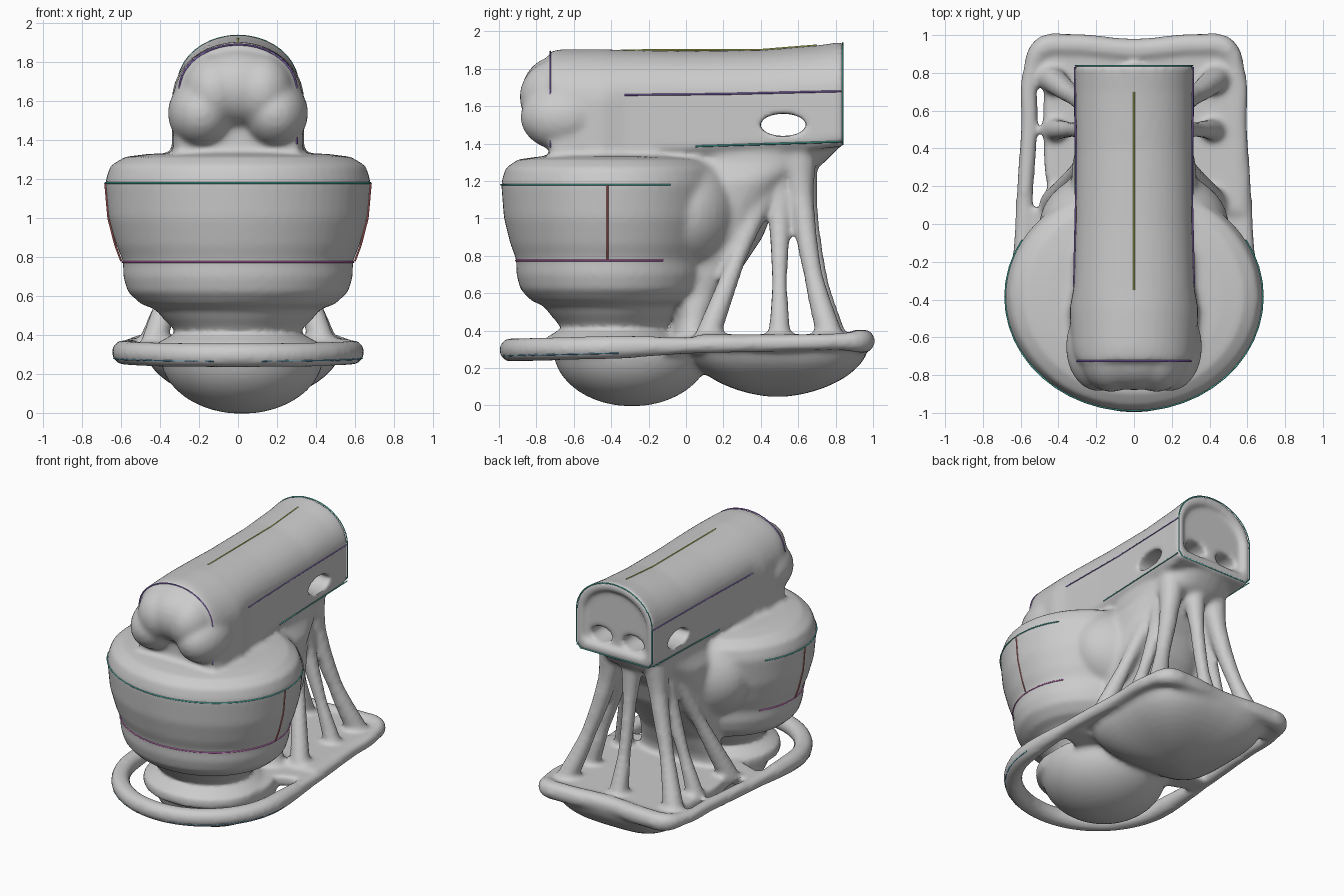
import bpy, bmesh
from math import sin, cos, pi, copysign

if "Cube" in bpy.data.objects:
    bpy.data.objects.remove(bpy.data.objects["Cube"])

shell_parts = []


def select(ob):
    bpy.ops.object.select_all(action='DESELECT')
    ob.select_set(True)
    bpy.context.view_layer.objects.active = ob
    return ob


def loft(name, rings, part=True):
    """Skin a list of equal-length closed rings and cap both ends."""
    bm = bmesh.new()
    rows = [[bm.verts.new(p) for p in r] for r in rings]
    n = len(rows[0])
    for a, b in zip(rows, rows[1:]):
        for i in range(n):
            bm.faces.new((a[i], a[(i + 1) % n], b[(i + 1) % n], b[i]))
    bm.faces.new(rows[0])
    bm.faces.new(rows[-1])
    bmesh.ops.recalc_face_normals(bm, faces=bm.faces)
    me = bpy.data.meshes.new(name)
    bm.to_mesh(me)
    bm.free()
    ob = bpy.data.objects.new(name, me)
    bpy.context.collection.objects.link(ob)
    if part:
        shell_parts.append(ob)
    return select(ob)


def spow(v, e):
    return copysign(abs(v) ** e, v)


def oval(cx, cy, rx, ry, z, e=1.0, n=48):
    return [(cx + rx * spow(cos(2 * pi * i / n), e),
             cy + ry * spow(sin(2 * pi * i / n), e), z) for i in range(n)]


def blob(name, c, r, plan=1.0, side=1.0, top=9.0, part=True):
    """Ellipsoid; plan < 1 squares the outline, top flattens it."""
    rings = []
    for k in range(1, 24):
        a = -pi / 2 + pi * k / 24
        s = cos(a) ** side
        rings.append(oval(c[0], c[1], r[0] * s, r[1] * s, min(c[2] + r[2] * sin(a), top), plan))
    return loft(name, rings, part)


def tube(name, pts, rad, closed=False, color=None):
    """Swept tube; pts may carry a fourth value as radius factor."""
    cu = bpy.data.curves.new(name, 'CURVE')
    cu.dimensions = '3D'
    cu.bevel_depth = rad
    cu.bevel_resolution = 0 if color else 3
    cu.use_fill_caps = True
    sp = cu.splines.new('POLY' if color else 'BEZIER')
    tgt = sp.points if color else sp.bezier_points
    tgt.add(len(pts) - 1)
    for p, q in zip(tgt, pts):
        p.co = (*q[:3], 1) if color else q[:3]
        p.radius = q[3] if len(q) > 3 else 1
        if not color:
            p.handle_left_type = p.handle_right_type = 'AUTO'
    sp.use_cyclic_u = closed
    ob = bpy.data.objects.new(name, cu)
    bpy.context.collection.objects.link(ob)
    select(ob)
    bpy.ops.object.convert(target='MESH')
    ob = bpy.context.view_layer.objects.active
    ob.name = name
    if color:
        m = bpy.data.materials.get(color[0]) or bpy.data.materials.new(color[0])
        m.diffuse_color = (*color[1], 1)
        m.use_nodes = True
        m.node_tree.nodes["Principled BSDF"].inputs["Base Color"].default_value = m.diffuse_color
        ob.data.materials.append(m)
    else:
        shell_parts.append(ob)


# Head: arched section swept front to back
def arch(y, w, zb, zs, zt):
    pts = [(-w * .9, y, zb), (w * .9, y, zb), (w, y, zb + .04)]
    pts += [(w * cos(pi * i / 20), y, zs + (zt - zs) * sin(pi * i / 20)) for i in range(21)]
    return pts + [(-w, y, zb + .04)]


loft("head", [arch(*s) for s in (
    (-.725, .305, 1.30, 1.66, 1.895), (-.66, .33, 1.31, 1.61, 1.905), (-.45, .34, 1.31, 1.61, 1.905),
    (-.33, .318, 1.32, 1.66, 1.90), (0, .308, 1.34, 1.66, 1.895), (.4, .305, 1.36, 1.66, 1.90),
    (.7, .31, 1.37, 1.67, 1.925), (.842, .315, 1.385, 1.68, 1.945))])

# Lobed nose of the head
blob("nose_top", (0, -.68, 1.67), (.28, .20, .2))
for s in (-1, 1):
    blob("nose_lobe", (s * .19, -.65, 1.54), (.17, .235, .18))
    blob("nose_upper_lobe", (s * .12, -.68, 1.65), (.17, .21, .2))

# Bowl with closed top and foot
profile = ((.3, 1.335), (.46, 1.33), (.58, 1.315), (.655, 1.27), (.682, 1.19), (.665, 1.0), (.625, .86),
           (.59, .78), (.59, .70), (.565, .62), (.50, .56), (.42, .53), (.39, .49), (.33, .43),
           (.31, .41), (.36, .39), (.43, .35), (.43, .28))
loft("bowl", [oval(0, -.385, r, r * .885, z, n=64) for r, z in profile])

# Column: (front y, back y, half width, z)
loft("column", [oval(0, (a + b) / 2, w, (b - a) / 2, z, .8) for a, b, w, z in (
    (-.1, .82, .29, 1.42), (-.1, .80, .28, 1.36), (-.1, .73, .29, 1.29), (-.1, .58, .33, 1.2),
    (-.1, .47, .33, 1.05), (-.1, .41, .33, .9), (-.1, .31, .31, .75), (-.07, .21, .30, .6),
    (-.06, .15, .32, .46), (-.1, .13, .36, .33))])
blob("column_shoulder", (0, .0, 1.03), (.5, .32, .36))

# Struts fanning from the head to the base corners
for s in (-1, 1):
    tube("rear_strut", [(s * .17, .6, 1.38, 2.2), (s * .21, .62, 1.1, 1.4), (s * .32, .68, .7, 1.1), (s * .45, .78, .33, 1.6)], .047)
    tube("middle_strut", [(s * .14, .5, 1.34, 2.2), (s * .22, .5, 1.0, 1.4), (s * .33, .5, .65, 1), (s * .44, .5, .33, 1.5)], .042)
    tube("front_strut", [(s * .2, .42, 1.15, 1.5), (s * .3, .28, .8), (s * .44, .1, .33, 1.5)], .047)
tube("centre_strut", [(0, .62, 1.38, 1.9), (0, .66, 1.0, 1.1), (0, .72, .65), (0, .8, .33, 1.6)], .045)

# Base: outer rim, rear deck and two rounded underbodies
half = [(.35, .945), (.48, .93), (.54, .82), (.555, .5), (.575, .2), (.585, 0)]
half += [(.585 * cos(a * pi / 16), -.36 - .575 * sin(a * pi / 16)) for a in range(0, 8)]
outline = [(0, .92)] + half + [(0, -.935)] + [(-x, y) for x, y in reversed(half)]


def rim_z(y):
    return .295 + .025 * (y + 1)


tube("base_rim", [(x, y, rim_z(y), .72 if 0 <= y < .85 else 1) for x, y in outline], .065, True)
blob("rear_underbody", (.025, .49, .34), (.505, .49, .295), .55, 1.15, .38)
blob("front_underbody", (.02, -.29, .3), (.42, .42, .305), 1.0, 1.0, .36)
deck = [(-.46, .06), (.58, .06), (.55, .5), (.53, .88), (.47, .93), (-.47, .93), (-.53, .88), (-.53, .78), (-.46, .72)]
loft("rear_deck", [[(x, y, z) for x, y in deck] for z in (.3, .38)])
bridge = [(-.58, .08), (-.58, -.06), (-.3, -.16), (.3, -.16), (.58, -.06), (.58, .08)]
loft("middle_deck", [[(x, y, z) for x, y in bridge] for z in (.28, .36)])

# Fuse all parts into one flowing shell
select(shell_parts[0])
for p in shell_parts:
    p.select_set(True)
bpy.ops.object.join()
shell = bpy.context.view_layer.objects.active
shell.name = "stand_mixer_shell"


def modifier(kind, **settings):
    m = shell.modifiers.new(kind.lower(), kind)
    for k, v in settings.items():
        setattr(m, k, v)
    bpy.ops.object.modifier_apply(modifier=m.name)


modifier('REMESH', mode='VOXEL', voxel_size=.016)

# Cut the side window, shallow recessed back panel and its two pockets
cutters = [loft("rear_recess_cutter", [arch(y, .265, 1.45, 1.66, 1.88) for y in (.81, .95)], False),
           blob("window_cutter", (0, .52, 1.5), (1.6, .125, .06), part=False)]
cutters += [blob("pocket_cutter", (s * .13, .75, 1.52), (.085, .25, .055), part=False) for s in (-1, 1)]
select(shell)
for c in cutters:
    c.hide_render = True
    modifier('BOOLEAN', object=c, operation='DIFFERENCE', solver='EXACT')
for c in cutters:
    bpy.data.objects.remove(c)
select(shell)
modifier('REMESH', mode='VOXEL', voxel_size=.016)
modifier('SMOOTH', factor=.5, iterations=6)
bpy.ops.object.shade_smooth_by_angle(angle=.8)

# Thin coloured guide lines lying on the surfaces
TEAL, BLUE = ("teal", (.1, .6, .52)), ("blue", (.15, .45, .65))
RED, LIME = ("red", (.75, .2, .2)), ("lime", (.7, .75, .15))
PURPLE, PINK = ("purple", (.35, .2, .7)), ("pink", (.75, .2, .65))


def line(name, pts, col, closed=False):
    tube(name, pts, .005, closed, color=col)


def front_arc(r, z):
    """Front part of a ring around the bowl."""
    return [(r * cos(a * pi / 24), -.385 - r * .885 * sin(a * pi / 24), z) for a in range(-4, 29)]


line("bowl_rim_line", front_arc(.682, 1.18), TEAL)
line("bowl_waist_line", front_arc(.594, .775), PINK)
line("nose_arch_line", arch(-.726, .302, 1.34, 1.66, 1.892)[2:-1], PURPLE)
line("back_arch_line", arch(.838, .31, 1.395, 1.68, 1.937), TEAL, True)
line("crest_line", [(0, -.35, 1.899), (0, .4, 1.901), (0, .7, 1.925)], LIME)
for s in (-1, 1):
    line("head_side_line", [(s * .318, -.33, 1.66), (s * .306, .2, 1.665), (s * .313, .83, 1.68)], PURPLE)
    line("head_lower_line", [(s * .308, .05, 1.385), (s * .313, .83, 1.41)], TEAL)
    line("bowl_side_line", [(s * .682, -.42, 1.18), (s * .666, -.42, 1.0), (s * .63, -.42, .86), (s * .6, -.42, .78)], RED)
    line("base_line", [(s * x * 1.09, -.36 + (y + .36) * 1.09, rim_z(y) - .03) for x, y in half if y < -.35], BLUE)
